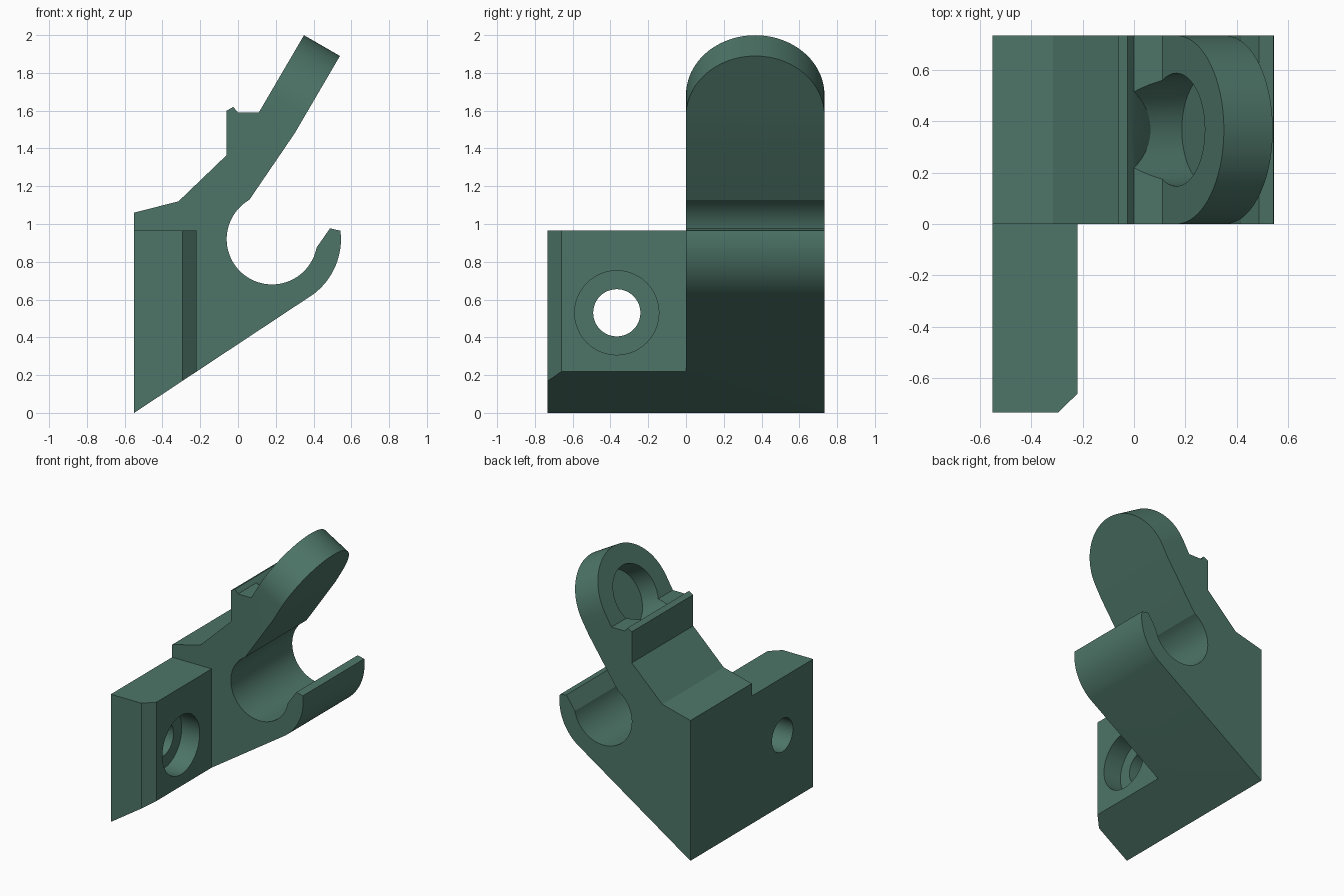
import bpy, bmesh, math
from mathutils import Vector, Matrix

if "Cube" in bpy.data.objects:
    bpy.data.objects.remove(bpy.data.objects["Cube"])

green = bpy.data.materials.new("muted green")
green.diffuse_color = (0.075, 0.178, 0.138, 1)
green.use_nodes = True
green.node_tree.nodes["Principled BSDF"].inputs["Base Color"].default_value = green.diffuse_color


def prism(name, pts, origin, u, v, w, depth):
    """Extrude a 2D profile lying in axes u, v along axis w."""
    o, u, v, w = (Vector(a) for a in (origin, u, v, w))
    bm = bmesh.new()
    base = bm.faces.new([bm.verts.new(o + u * a + v * b) for a, b in pts])
    ext = bmesh.ops.extrude_face_region(bm, geom=[base])["geom"]
    bmesh.ops.translate(bm, vec=w * depth,
                        verts=[e for e in ext if isinstance(e, bmesh.types.BMVert)])
    bmesh.ops.recalc_face_normals(bm, faces=bm.faces)
    mesh = bpy.data.meshes.new(name)
    bm.to_mesh(mesh)
    bm.free()
    mesh.materials.append(green)
    ob = bpy.data.objects.new(name, mesh)
    bpy.context.collection.objects.link(ob)
    return ob


def arc(cx, cy, r, a0, a1, n):
    angles = [math.radians(a0 + (a1 - a0) * i / n) for i in range(n + 1)]
    return [(cx + r * math.cos(a), cy + r * math.sin(a)) for a in angles]


def combine(target, tool, operation):
    bpy.context.view_layer.objects.active = target
    mod = target.modifiers.new(operation.lower(), "BOOLEAN")
    mod.operation, mod.object, mod.solver = operation, tool, "EXACT"
    bpy.ops.object.modifier_apply(modifier=mod.name)
    bpy.data.objects.remove(tool)


X, Y, Z = (1, 0, 0), (0, 1, 0), (0, 0, 1)
HALF = 0.3665                                    # half width of the body
SIDE = 2 * HALF
ALONG = Vector((0.5, 0, 0.866))                  # up the tongue
INTO = Vector((0.866, 0, -0.5))                  # through the tongue
CENTRE = Vector((0.166, HALF, 1.682))            # ring centre on the tongue's back

# Main body: wedge, open hook, notch and leaning tongue in one profile
profile = [(-0.55, 0)]
profile += arc(0.18, 0.92, 0.365, -53, 7, 16)                # outside of hook
profile += [(0.487, 0.977)]
profile += arc(0.18, 0.92, 0.24, -11, -240, 56)              # inside of hook
profile += [(0.30, 1.48), (0.565, 1.933), (0.375, 2.043), (0.11, 1.59),
            (0, 1.59), (-0.025, 1.62), (-0.06, 1.60), (-0.06, 1.365),
            (-0.315, 1.12), (-0.55, 1.06)]
body = prism("clip_body", profile, (0, 0, 0), X, Z, Y, SIDE)

# Round the end of the tongue
far = HALF + 0.1
rounding = [(0, far)] + arc(0, 0, HALF, 90, -90, 48) + [(0, -far), (far, -far), (far, far)]
combine(body, prism("rounding_cutter", rounding, CENTRE - INTO * 0.1, ALONG, Y, INTO, 0.45),
        "DIFFERENCE")

# Round pocket, its outer end trimmed by a slope at the notch
pocket = prism("pocket_cutter", arc(0, 0, 0.22, 0, 352.5, 47), CENTRE - INTO * 0.4,
               ALONG, Y, INTO, 0.55)
bm = bmesh.new()
bm.from_mesh(pocket.data)
cut = bmesh.ops.bisect_plane(bm, geom=bm.verts[:] + bm.edges[:] + bm.faces[:],
                             plane_co=(0, 0, 1.59), plane_no=(-0.85, 0, -0.53),
                             clear_outer=True)
rim = [e for e in cut["geom_cut"] if isinstance(e, bmesh.types.BMEdge)]
bmesh.ops.holes_fill(bm, edges=rim)
bmesh.ops.recalc_face_normals(bm, faces=bm.faces)
bm.to_mesh(pocket.data)
bm.free()
combine(body, pocket, "DIFFERENCE")

# Mounting tab with chamfered corner and sloping underside
tab = prism("mounting_tab", [(-0.55, -SIDE), (-0.295, -SIDE), (-0.22, -0.66),
                             (-0.22, 0), (-0.55, 0)], (0, 0, -0.1), X, Y, Z, 1.065)
slope = 0.6285 / 0.9497
under = prism("underside_cutter", [(-0.8, -0.25 * slope), (0.2, 0.75 * slope), (0.2, -0.5),
                                   (-0.8, -0.5)], (0, -1, 0), X, Z, Y, 1.5)
combine(tab, under, "DIFFERENCE")

# Screw hole and counterbore
for radius, start, depth in ((0.125, -0.7, 0.7), (0.223, -0.37, 0.5)):
    hole = prism("hole_cutter", arc(0, 0, radius, 0, 352.5, 47), (start, -HALF, 0.53),
                 Y, Z, X, depth)
    combine(tab, hole, "DIFFERENCE")

combine(body, tab, "UNION")

bpy.ops.object.select_all(action="DESELECT")
body.select_set(True)
bpy.context.view_layer.objects.active = body
bpy.ops.object.shade_smooth_by_angle(angle=math.radians(20))
